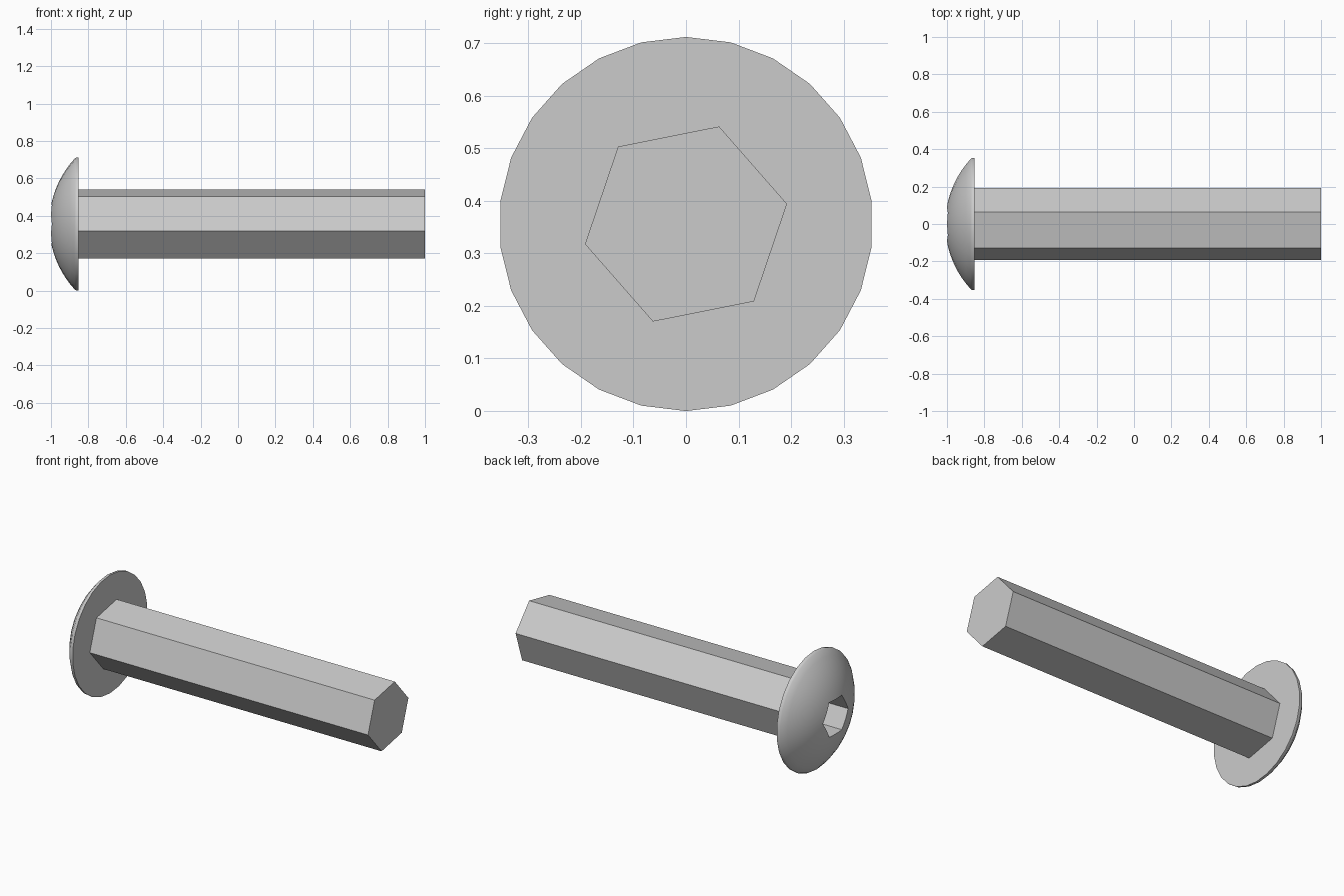
import bpy, bmesh
from math import sin, cos, radians, sqrt, pi

cube = bpy.data.objects.get("Cube")
if cube:
    bpy.data.objects.remove(cube, do_unlink=True)

AXIS_Z = 0.356      # height of the screw axis
RIM_R = 0.356       # head radius
UNDERSIDE = -0.852  # x of the flat underside of the head

steel = bpy.data.materials.new("grey_steel")
steel.use_nodes = True
grey = (0.6, 0.6, 0.6, 1)
steel.diffuse_color = grey
steel.node_tree.nodes["Principled BSDF"].inputs["Base Color"].default_value = grey


def lathe(name, profile, sides, phase):
    """Closed solid around the x axis from (x, radius) pairs."""
    bm = bmesh.new()
    rings = []
    for x, r in profile:
        angles = [phase + 2 * pi * i / sides for i in range(sides)]
        rings.append([bm.verts.new((x, r * cos(a), AXIS_Z + r * sin(a))) for a in angles])
    for low, high in zip(rings, rings[1:]):
        for i in range(sides):
            j = (i + 1) % sides
            bm.faces.new((low[i], low[j], high[j], high[i]))
    bm.faces.new(rings[0])
    bm.faces.new(rings[-1])
    bmesh.ops.recalc_face_normals(bm, faces=bm.faces)
    mesh = bpy.data.meshes.new(name)
    bm.to_mesh(mesh)
    bm.free()
    mesh.materials.append(steel)
    obj = bpy.data.objects.new(name, mesh)
    bpy.context.collection.objects.link(obj)
    return obj


# Domed head: spherical arc, then a thin rim
depth, ball = 0.511, 0.52
dome = []
for i in range(9):
    r = 0.1 + (0.352 - 0.1) * i / 8
    dome.append((-1 + depth - sqrt(ball ** 2 - r ** 2), r))
dome[0] = (-1, 0.1)
head = lathe("head", dome + [(-0.864, RIM_R), (UNDERSIDE, RIM_R)], 26, pi / 2)

# Hexagonal drive socket cut into the dome
cutter = lathe("socket_cutter", [(-1.1, 0.12), (-0.8, 0.12)], 6, 0)
cutter.hide_render = True
cut = head.modifiers.new("socket", 'BOOLEAN')
cut.operation = 'DIFFERENCE'
cut.solver = 'EXACT'
cut.object = cutter
bpy.ops.object.select_all(action='DESELECT')
bpy.context.view_layer.objects.active = head
head.select_set(True)
bpy.ops.object.modifier_apply(modifier=cut.name)
bpy.data.objects.remove(cutter, do_unlink=True)
bpy.ops.object.shade_smooth_by_angle(angle=radians(30))

# Hexagonal shaft, starting inside the head below the socket floor
lathe("shaft", [(UNDERSIDE, 0.196), (1, 0.196)], 6, radians(11.25))
